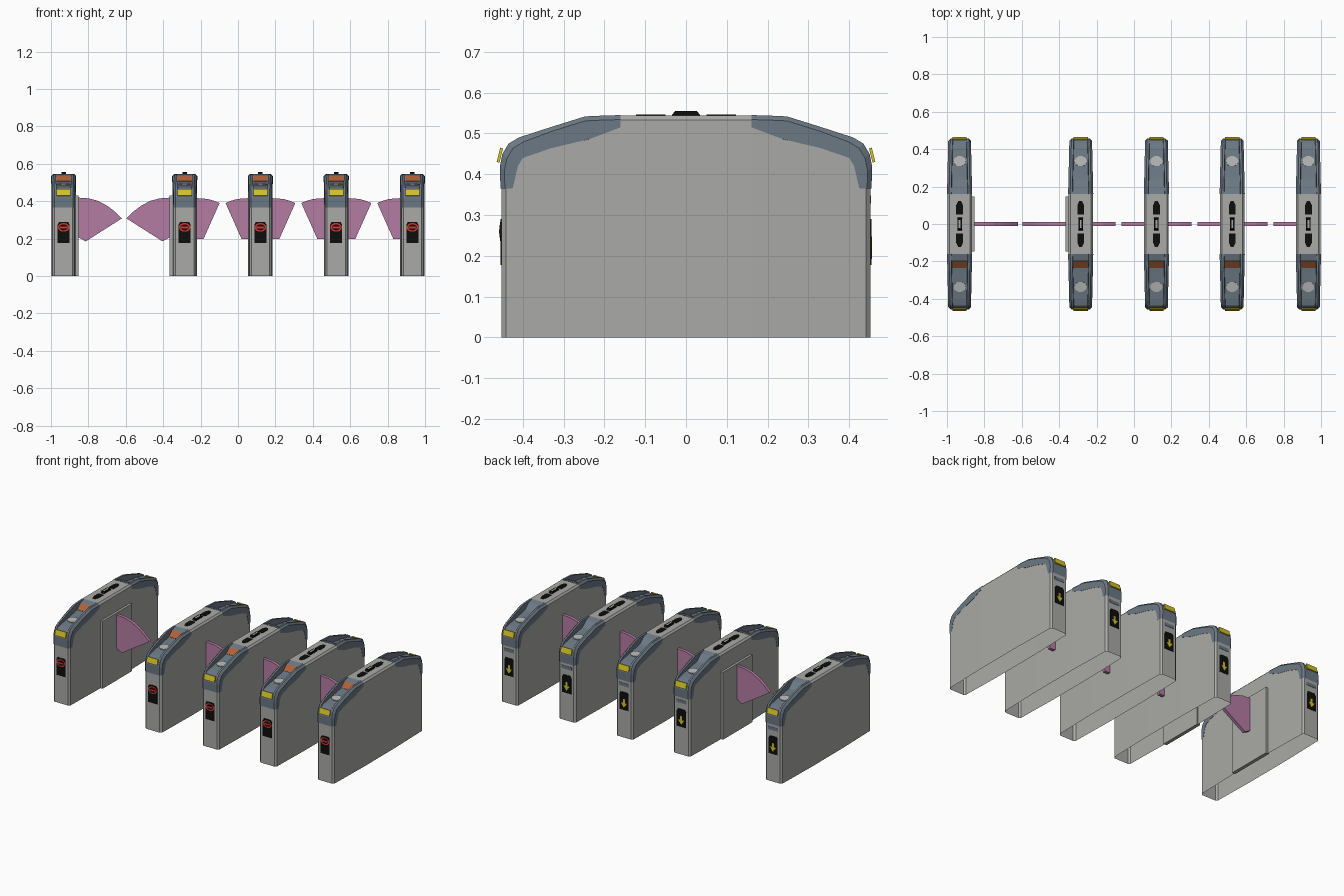
import bpy, bmesh, math
from mathutils import Vector

if "Cube" in bpy.data.objects:
    bpy.data.objects.remove(bpy.data.objects["Cube"])


def mat(name, *c):
    m = bpy.data.materials.new(name)
    m.diffuse_color = (*c, 1)
    m.use_nodes = True
    m.node_tree.nodes["Principled BSDF"].inputs["Base Color"].default_value = m.diffuse_color
    return m


GREY = mat("brushed_grey", .40, .40, .385)
SLATE = mat("slate_blue", .15, .19, .23)
PINK = mat("flap_pink", .46, .20, .37)
ORANGE = mat("screen_orange", .42, .12, .04)
YELLOW = mat("lamp_yellow", .66, .55, .02)
PALE = mat("reader_pale", .45, .46, .46)
RED = mat("sign_red", .62, .04, .03)
BLACK = mat("black", .004, .004, .004)


def finish(bm, name, m):
    bmesh.ops.recalc_face_normals(bm, faces=bm.faces)
    me = bpy.data.meshes.new(name)
    bm.to_mesh(me)
    bm.free()
    me.materials.append(m)
    ob = bpy.data.objects.new(name, me)
    bpy.context.collection.objects.link(ob)
    return ob


def plate(name, pts, origin, u, v, t, m):
    """Flat outline in the plane u, v, extruded by t along u x v."""
    o, u, v = Vector(origin), Vector(u).normalized(), Vector(v).normalized()
    n = u.cross(v) * t
    bm = bmesh.new()
    lo = [bm.verts.new(o + u * a + v * b) for a, b in pts]
    hi = [bm.verts.new(p.co + n) for p in lo]
    bm.faces.new(lo)
    bm.faces.new(hi)
    for i in range(len(lo)):
        j = (i + 1) % len(lo)
        bm.faces.new((lo[i], lo[j], hi[j], hi[i]))
    return finish(bm, name, m)


def rect(w, h):
    return [(-w, -h), (w, -h), (w, h), (-w, h)]


def oval(rx, ry, n):
    return [(rx * math.cos(2 * math.pi * i / n), ry * math.sin(2 * math.pi * i / n))
            for i in range(n)]


def loft(name, cx, rows, m):
    """Rows of (half width, y, z) points, skinned and mirrored in x; first row bridges the middle."""
    bm = bmesh.new()
    cache = {}

    def vert(s, p):
        w, y, z = p
        w -= .007 * max(0, (abs(y) - .15) / .3)      # cabinets narrow to the ends
        co = (round(cx + s * w, 5), round(y, 5), round(z, 5))
        if co not in cache:
            cache[co] = bm.verts.new(co)
        return cache[co]

    def face(vs):
        vs = list(dict.fromkeys(vs))
        if len(vs) > 2:
            bm.faces.new(vs)

    n = len(rows[0])
    for i in range(n - 1):
        a, b = rows[0][i], rows[0][i + 1]
        face([vert(-1, a), vert(1, a), vert(1, b), vert(-1, b)])
        for s in (-1, 1):
            for r, q in zip(rows, rows[1:]):
                face([vert(s, r[i]), vert(s, q[i]), vert(s, q[i + 1]), vert(s, r[i + 1])])
    return finish(bm, name, m)


def inset(p):
    y, z = p
    return (y - math.copysign(.011, y) if abs(y) > .4 else y, z - .011 if z > .37 else z)


BODY = [(.452, 0), (.452, .42), (.42, .45), (.36, .47), (.24, .496), (.195, .515), (.16, .5435)]
BODY += [(-y, z) for y, z in reversed(BODY)]
RIM = [(.16, .545), (.195, .544), (.235, .5425), (.25, .541), (.33, .516), (.41, .49),
       (.435, .475), (.45, .45), (.456, .42), (.455, .365)]
FLOOR = [(.16, .545), (.195, .535), (.235, .503), (.25, .50), (.33, .488), (.41, .475),
         (.435, .468), (.45, .45), (.456, .42), (.455, .365)]
LOWER = [(.16, .515), (.195, .502), (.235, .487), (.25, .483), (.33, .464), (.40, .44),
         (.412, .42), (.417, .40), (.42, .385), (.425, .365)]
ARROW = [(-.018, .05), (.018, .05), (.018, .10), (.008, .122), (-.008, .122), (-.018, .10)]
DOWN = [(-.007, .025), (.007, .025), (.007, 0), (.022, 0), (0, -.03), (-.022, 0), (-.007, 0)]


def gate(cx):
    # open-bottomed grey cabinet with chamfered edges
    ins = [inset(p) for p in BODY]
    loft("cabinet_body", cx, [[(.0555, *p) for p in BODY], [(.0660, *p) for p in ins],
                              [(.0660, y, 0) for y, z in ins]], GREY)
    for s in (-1, 1):
        end = "front" if s < 0 else "back"

        def f(w, ch):
            return [(w, s * y, z) for y, z in ch]

        # sloped hood with a sunken control channel
        loft(end + "_hood", cx, [f(.043, FLOOR), f(.045, RIM), f(.0565, RIM),
                                 f(.0675, [inset(p) for p in RIM]), f(.0675, LOWER),
                                 f(.064, LOWER)], SLATE)
        ux = (-s, 0, 0)
        # card reader, lamp and direction sign
        plate(end + "_card_reader", oval(.034, .028, 10), (cx, s * .335, .486), ux,
              (0, -s * .16, .025), .006, PALE)
        plate(end + "_lamp", rect(.038, .018), (cx, s * .453, .446), ux,
              (0, -s * .008, .032), .007, YELLOW)
        plate(end + "_sign", [(-.032, .177), (.032, .177), (.032, .275), (.024, .29),
                              (-.024, .29), (-.032, .275)], (cx, s * .45, 0), ux,
              (0, 0, 1), .005, BLACK)
        plate(end + "_top_arrow", [(-s * x, s * y) for x, y in ARROW], (cx, 0, .543),
              (1, 0, 0), (0, 1, 0), .003, BLACK)
    # ticket screen and no-entry symbol at the front
    plate("ticket_screen", rect(.038, .023), (cx, -.215, .518), (1, 0, 0), (0, .04, .032), .004, ORANGE)
    for nm, pts, y, m in (("no_entry_disc", oval(.031, .024, 14), -.454, RED),
                          ("no_entry_centre", oval(.023, .016, 14), -.4555, BLACK),
                          ("no_entry_bar", rect(.020, .005), -.457, RED)):
        plate(nm, pts, (cx, y, .260), (1, 0, 0), (0, 0, 1), .002, m)
    # entry arrow and slot at the back
    plate("entry_arrow", DOWN, (cx, .454, .222), (-1, 0, 0), (0, 0, 1), .002, YELLOW)
    plate("back_slot", rect(.035, .010), (cx, .450, .338), (-1, 0, 0), (0, 0, 1), .004, SLATE)
    # small raised bar on the roof
    plate("roof_bar", [(-.036, 0), (.036, 0), (.027, .012), (-.027, .012)],
          (cx - .012, 0, .543), (0, 1, 0), (0, 0, 1), .024, BLACK)
    plate("roof_bar_inlay", rect(.005, .022), (cx, 0, .5545), (1, 0, 0), (0, 1, 0), .001, GREY)


XS = (-.9325, -.285, .12, .525, .9325)
for x in XS:
    gate(x)

# flaps: outline measured from the lane centre, mirrored to both sides
WIDE = [(.26, .42), (.19, .415), (.14, .402), (.09, .375), (.05, .345), (.012, .308),
        (.205, .185), (.26, .215)]
NARROW = [(.15, .417), (.08, .412), (.045, .402), (.016, .39), (.102, .197), (.15, .20)]
for a, b in zip(XS, XS[1:]):
    mid = (a + b) / 2
    wide = b - a > .5
    for s in (-1, 1):
        plate("wide_lane_flap" if wide else "lane_flap",
              [(s * x, z) for x, z in (WIDE if wide else NARROW)],
              (mid, .01, 0), (1, 0, 0), (0, 0, 1), .02, PINK)
        if wide:
            # flap housing panel on the cabinet side
            plate("flap_housing", [(-.148, 0), (.148, 0), (.148, .43), (-.148, .43)],
                  (mid + s * .243, 0, 0), (0, 1, 0), (0, 0, 1), s * .022, GREY)
